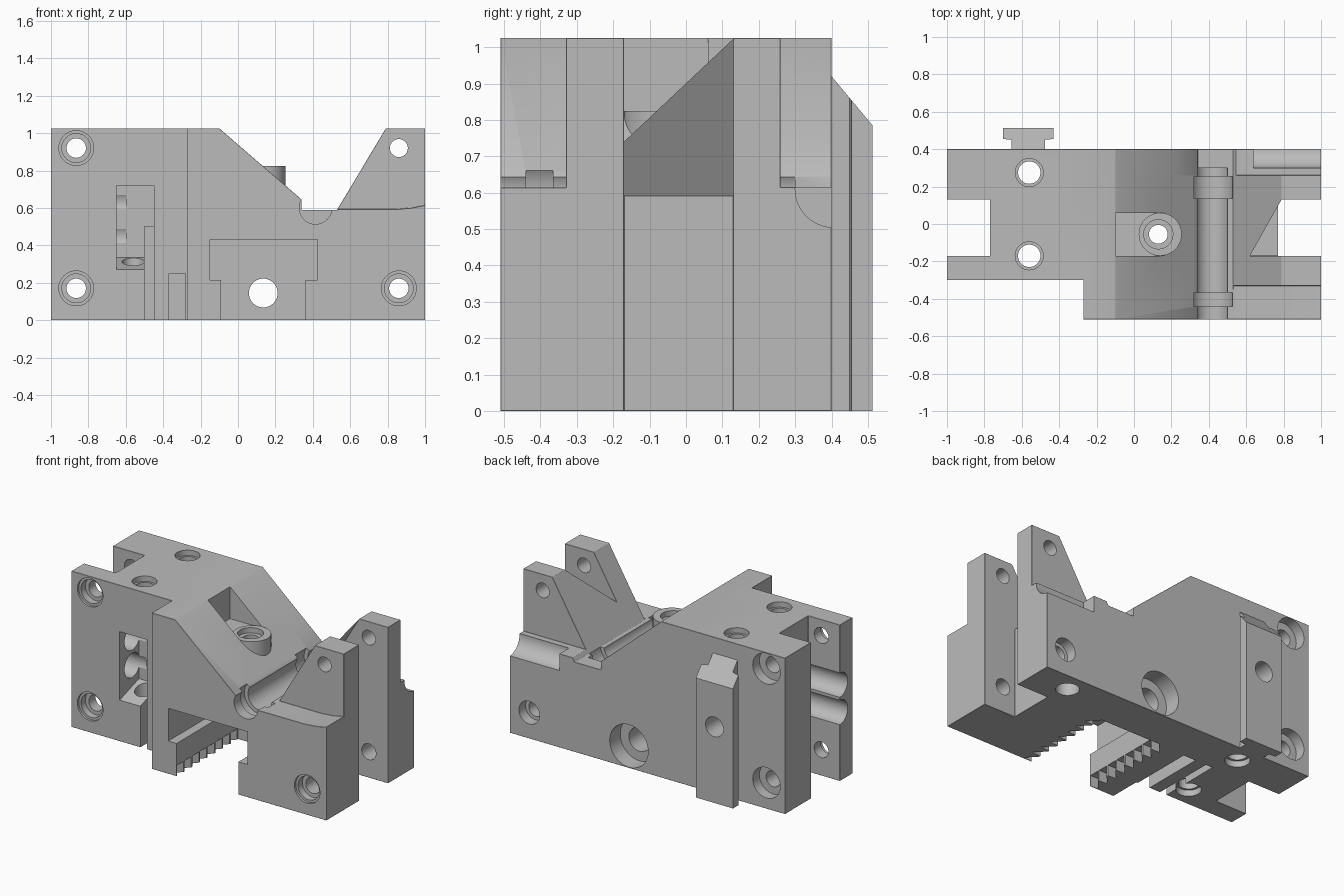
import bpy, bmesh
from math import cos, sin, tau, radians

old = bpy.data.objects.get("Cube")
if old:
    bpy.data.objects.remove(old)

grey = bpy.data.materials.new("plain grey")
grey.use_nodes = True
colour = (0.5, 0.5, 0.5, 1)
grey.diffuse_color = colour
grey.node_tree.nodes["Principled BSDF"].inputs["Base Color"].default_value = colour


def prism(name, pts, axis, lo, hi):
    """Extrude an outline along one axis; the outline lies in the other two."""
    place = {"x": lambda p, t: (t, p[0], p[1]),
             "y": lambda p, t: (p[0], t, p[1]),
             "z": lambda p, t: (p[0], p[1], t)}[axis]
    bm = bmesh.new()
    ends = [[bm.verts.new(place(p, t)) for p in pts] for t in (lo, hi)]
    bm.faces.new(ends[0])
    bm.faces.new(ends[1][::-1])
    n = len(pts)
    for i in range(n):
        j = (i + 1) % n
        bm.faces.new((ends[0][i], ends[0][j], ends[1][j], ends[1][i]))
    bmesh.ops.recalc_face_normals(bm, faces=bm.faces)
    mesh = bpy.data.meshes.new(name)
    bm.to_mesh(mesh)
    bm.free()
    mesh.materials.append(grey)
    ob = bpy.data.objects.new(name, mesh)
    bpy.context.collection.objects.link(ob)
    return ob


def box(x0, x1, y0, y1, z0, z1):
    return prism("block", [(x0, y0), (x1, y0), (x1, y1), (x0, y1)], "z", z0, z1)


def rod(a, b, r, axis, lo, hi, n=40):
    ring = [(a + r * cos(tau * i / n), b + r * sin(tau * i / n)) for i in range(n)]
    return prism("rod", ring, axis, lo, hi)


def apply(ob, mod):
    bpy.context.view_layer.objects.active = ob
    bpy.ops.object.modifier_apply(modifier=mod.name)


def combine(ob, tools, operation="DIFFERENCE"):
    for tool in tools:
        mod = ob.modifiers.new("combine", "BOOLEAN")
        mod.operation, mod.solver, mod.object = operation, "EXACT", tool
        apply(ob, mod)
        bpy.data.objects.remove(tool)


def chamfer(ob, width):
    mod = ob.modifiers.new("chamfer", "BEVEL")
    mod.width, mod.segments = width, 1
    mod.limit_method, mod.angle_limit = "ANGLE", radians(40)
    apply(ob, mod)


# Main body: side outline with the sloping notch
body = prism("body", [(-1, 0), (1, 0), (1, 1.025), (0.79, 1.025), (0.53, 0.59),
                      (0.34, 0.59), (0.34, 0.645), (-0.1, 1.025), (-1, 1.025)],
             "y", -0.51, 0.40)

# Large cuts: front corner, end slots, gap between lugs and shelves beside them
combine(body, [
    box(-1.2, -0.27, -0.7, -0.30, -0.1, 1.2),
    box(-1.2, -0.77, -0.17, 0.13, -0.1, 1.2),
    box(0.77, 1.2, -0.17, 0.13, -0.1, 1.2),
    box(0.45, 0.9, -0.17, 0.13, 0.592, 1.2),
    prism("front_shelf", [(0.45, 0.592), (0.84, 0.592), (0.93, 0.6), (1.1, 0.635),
                          (1.1, 1.2), (0.45, 1.2)], "y", -0.7, -0.33),
    box(0.45, 1.2, 0.26, 0.6, 0.615, 1.2),
])
chamfer(body, 0.009)

# Stepped channel under the front, with toothed rails along the bottom
combine(body, [
    box(-0.15, 0.425, -0.7, 0.13, 0.215, 0.43),
    box(-0.09, 0.36, -0.7, 0.13, -0.1, 0.25),
])
pitch, count = 0.08, 8
for root, tip in ((-0.08, -0.15), (0.35, 0.425)):
    zigzag = [(root, -0.51 + pitch * count)]
    for i in range(count):
        y = -0.51 + pitch * i
        zigzag[-1:-1] = [(root, y + 0.004), (tip, y + 0.006)]
    # The return edge runs straight along the middle of the channel
    mid = 0.13
    combine(body, [prism("teeth", zigzag + [(mid, 0.129), (mid, -0.506)], "z", -0.1, 0.07)])

# Spindle groove with two collars and the round clearance at the back
groove_x, groove_z = 0.415, 0.6
combine(body, [
    rod(groove_x, groove_z, 0.087, "y", -0.7, 0.3),
    rod(groove_x, groove_z, 0.113, "y", -0.44, -0.365),
    rod(groove_x, groove_z, 0.113, "y", 0.135, 0.255),
    rod(groove_x, groove_z + 0.01, 0.245, "y", 0.262, 0.6, 64),
    rod(0.405, 0.61, 0.105, "x", 0.64, 1.2),
])

# Pocket in the slope with a round boss for the tilted hole
pin = (0.13, -0.055)
combine(body, [box(-0.1, 0.4, -0.17, 0.06, 0.815, 1.2)])
combine(body, [rod(0.14, pin[1], 0.115, "z", 0.5, 0.825)], "UNION")
combine(body, [rod(*pin, 0.078, "z", 0.79, 1.2), rod(*pin, 0.05, "z", 0.38, 0.9)])

# Front pocket with a ramp, joined to two long bores and narrow slits
combine(body, [
    prism("ramped_pocket", [(-0.4, 0.27), (-0.3, 0.27), (-0.1, 0.335), (-0.1, 0.72),
                            (-0.4, 0.72)], "x", -0.65, -0.45),
    box(-0.5, -0.45, -0.4, 0.12, -0.1, 0.5),
    box(-0.37, -0.28, -0.4, 0.12, -0.1, 0.25),
    rod(-0.17, 0.45, 0.08, "x", -1.2, -0.6),
    rod(-0.17, 0.63, 0.08, "x", -1.2, -0.6),
])

# Bolt holes from front to back, recessed at both ends
for x, z, front, back_r in ((-0.865, 0.92, -0.30, 0.1), (-0.865, 0.17, -0.30, 0.1),
                            (0.86, 0.17, -0.51, 0.075)):
    combine(body, [rod(x, z, 0.052, "y", -0.7, 0.6),
                   rod(x, z, 0.093, "y", -0.7, front + 0.015),
                   rod(x, z, 0.077, "y", -0.7, front + 0.06),
                   rod(x, z, back_r, "y", 0.33, 0.6)])
combine(body, [
    rod(0.86, 0.92, 0.048, "y", -0.7, 0.6),
    rod(0.135, 0.145, 0.077, "y", 0.1, 0.6),
    rod(0.135, 0.145, 0.14, "y", 0.29, 0.6),
])

# Upright holes, flared at the top
for y in (0.275, -0.17):
    combine(body, [rod(-0.56, y, 0.06, "z", -0.1, 1.2),
                   rod(-0.56, y, 0.075, "z", 0.99, 1.2),
                   rod(-0.56, y, 0.075, "z", -0.1, 0.04)])
combine(body, [rod(0.74, 0.275, 0.07, "z", -0.1, 0.3)])

# Stepped guide rail on the back, sloped at the top and drilled through
outline = [(0.09, 0.39), (0.09, 0.45), (0.135, 0.455), (0.135, 0.512)]
mid_x = -0.565
rail = prism("guide_rail", [(mid_x + a, b) for a, b in outline]
             + [(mid_x - a, b) for a, b in reversed(outline)], "z", 0, 0.95)
combine(rail, [prism("slope", [(0.3, 1.04), (0.7, 0.56), (0.7, 1.2), (0.3, 1.2)], "x", -1, 0)])
combine(rail, [rod(mid_x, 0.5, 0.065, "y", 0.3, 0.6)])
combine(body, [rod(mid_x, 0.5, 0.065, "y", 0.25, 0.6)])

# Smooth the round bores and keep the edges sharp
bpy.ops.object.select_all(action="DESELECT")
for ob in (body, rail):
    ob.select_set(True)
bpy.context.view_layer.objects.active = body
bpy.ops.object.shade_smooth_by_angle(angle=radians(25))
